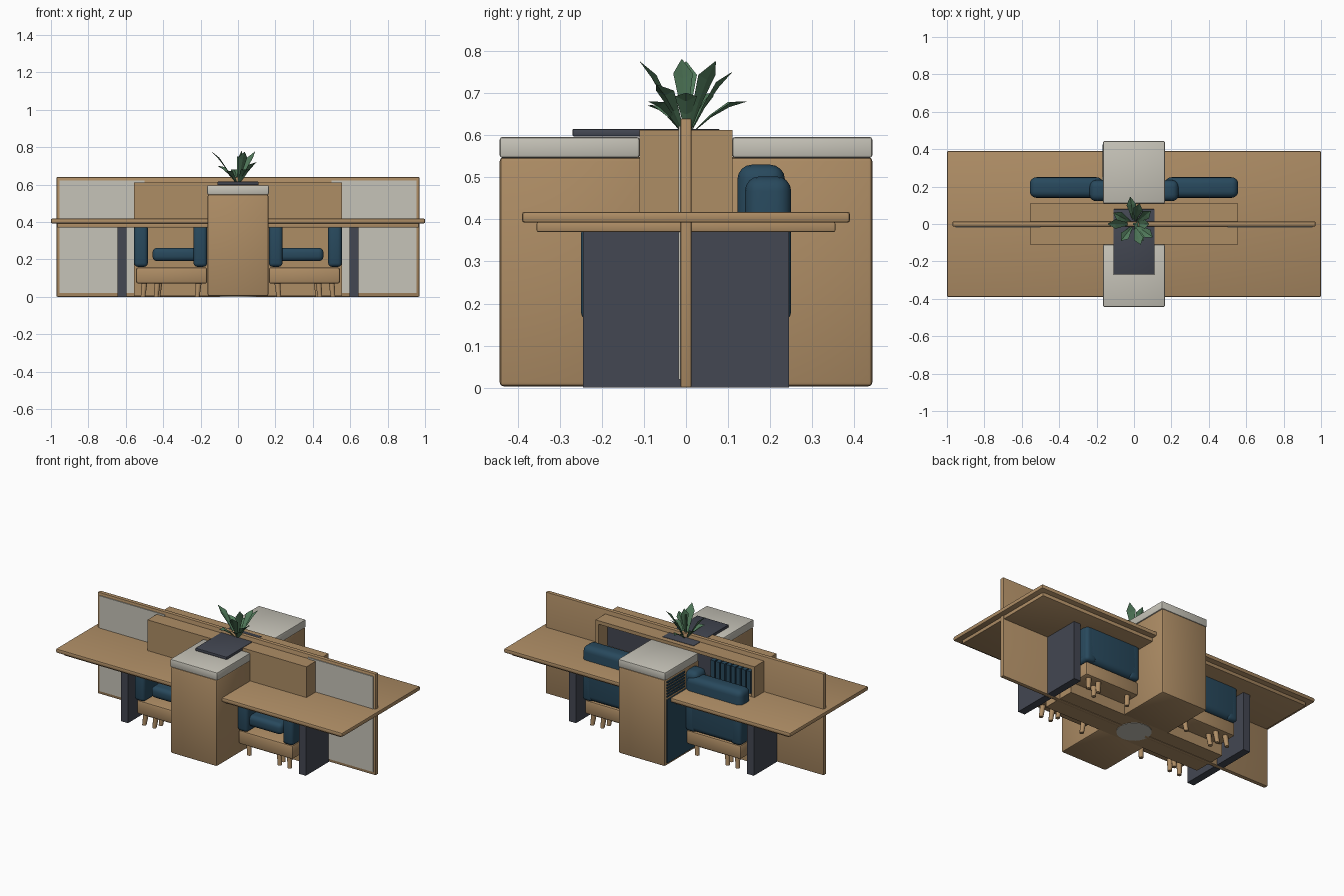
import bpy, bmesh, math
from mathutils import Vector

old = bpy.data.objects.get("Cube")
if old:
    bpy.data.objects.remove(old, do_unlink=True)


def material(name, hex_code):
    def linear(c):
        return c / 12.92 if c <= 0.04045 else ((c + 0.055) / 1.055) ** 2.4
    rgb = [linear(int(hex_code[i:i + 2], 16) / 255) for i in (0, 2, 4)]
    m = bpy.data.materials.new(name)
    m.use_nodes = True
    m.diffuse_color = (*rgb, 1)
    m.node_tree.nodes["Principled BSDF"].inputs["Base Color"].default_value = (*rgb, 1)
    return m


WOOD = material("oak wood", "AE8D65")
CREAM = material("cream laminate", "C6C3B8")
CHARCOAL = material("charcoal metal", "434752")
NAVY = material("navy fabric", "28495D")
GREEN = material("leaf green", "50795A")


def finish(bm, name, mat, smooth=False):
    bmesh.ops.recalc_face_normals(bm, faces=bm.faces)
    mesh = bpy.data.meshes.new(name)
    bm.to_mesh(mesh)
    bm.free()
    ob = bpy.data.objects.new(name, mesh)
    bpy.context.collection.objects.link(ob)
    mesh.materials.append(mat)
    if smooth:
        bpy.ops.object.select_all(action='DESELECT')
        ob.select_set(True)
        bpy.context.view_layer.objects.active = ob
        bpy.ops.object.shade_smooth_by_angle(angle=math.radians(40))
    return ob


def box(name, x, y, z, mat, bevel=0.0, segments=2):
    """Box spanning three (low, high) ranges, with optional rounded edges."""
    bm = bmesh.new()
    bmesh.ops.create_cube(bm, size=1)
    for v in bm.verts:
        v.co = [(a + b) / 2 + c * abs(b - a) for (a, b), c in zip((x, y, z), v.co)]
    if bevel:
        bmesh.ops.bevel(bm, geom=bm.edges[:], offset=bevel, segments=segments,
                        profile=0.5, affect='EDGES')
    return finish(bm, name, mat, bevel > 0)


def side(s, low, high):
    return tuple(sorted((s * low, s * high)))


def post(name, top, bottom, r_top, r_bottom, mat, sides=10):
    """Tapered, possibly leaning, round post."""
    bm = bmesh.new()
    bmesh.ops.create_cone(bm, cap_ends=True, segments=sides,
                          radius1=r_bottom, radius2=r_top, depth=1)
    top, bottom = Vector(top), Vector(bottom)
    for v in bm.verts:
        t = v.co.z + 0.5
        v.co = Vector((v.co.x, v.co.y, 0)) + bottom.lerp(top, t)
    return finish(bm, name, mat, True)


# Long divider panel and its pale front boards
box("divider_panel", (-0.97, 0.97), (-0.013, 0.013), (0, 0.64), WOOD, 0.004)
for s, tag in ((1, "left"), (-1, "right")):
    box(f"pale_board_{tag}", side(s, 0.5, 0.955), (-0.018, -0.012), (0.02, 0.622), CREAM)

# Desk top with apron below
box("desk_top", (-1, 1), (-0.39, 0.39), (0.392, 0.418), WOOD, 0.007)
box("desk_apron", (-0.965, 0.965), (-0.355, 0.355), (0.37, 0.394), WOOD, 0.004)

# Central spine: solid below and at the front, open shelf at the back
box("spine_base", (-0.555, 0.555), (-0.11, 0.11), (0.003, 0.42), WOOD)
box("spine_front", (-0.555, 0.555), (-0.11, 0.012), (0.415, 0.612), WOOD)
box("shelf_top", (-0.555, 0.555), (0.01, 0.11), (0.59, 0.612), WOOD)
box("shelf_back", (-0.535, 0.535), (0.012, 0.02), (0.42, 0.59), CHARCOAL)
for s, tag in ((1, "left"), (-1, "right")):
    box(f"shelf_end_{tag}", side(s, 0.535, 0.555), (0.01, 0.11), (0.418, 0.592), WOOD)

# Row of binders on the shelf
for i in range(8):
    x = -0.23 - i * 0.036
    box(f"binder_{i + 1}", (x - 0.028, x), (0.02, 0.085), (0.418, 0.56), NAVY)

# Cabinets at front and back
for s, tag in ((-1, "front"), (1, "back")):
    box(f"{tag}_cabinet", (-0.162, 0.162), side(s, 0.1, 0.443), (0.003, 0.548), WOOD, 0.01)
    box(f"{tag}_cabinet_top", (-0.165, 0.165), side(s, 0.11, 0.443), (0.546, 0.596), CREAM, 0.007)
box("cabinet_side_panel", (-0.168, -0.161), (0.13, 0.425), (0.02, 0.42), NAVY)
for i in range(6):
    z = 0.435 + i * 0.018
    box(f"cabinet_slat_{i + 1}", (-0.168, -0.161), (0.25, 0.425), (z, z + 0.009), NAVY)

# Desk legs and armchairs on both sides
for s, tag in ((1, "left"), (-1, "right")):
    for t, end in ((-1, "front"), (1, "back")):
        box(f"desk_leg_{tag}_{end}", side(s, 0.597, 0.645), side(t, 0.012, 0.245),
            (0, 0.371), CHARCOAL)
    box(f"chair_base_{tag}", side(s, 0.165, 0.545), (-0.235, 0.235), (0.07, 0.157), WOOD, 0.012)
    box(f"chair_cushion_{tag}", side(s, 0.2, 0.457), (-0.225, 0.2), (0.19, 0.262), NAVY, 0.026, 4)
    box(f"chair_seat_{tag}", side(s, 0.2, 0.5), (-0.1, 0.2), (0.15, 0.2), NAVY)
    box(f"chair_outer_arm_{tag}", side(s, 0.482, 0.555), (-0.25, 0.25), (0.16, 0.385), NAVY, 0.02, 3)
    box(f"chair_inner_arm_{tag}", side(s, 0.165, 0.238), (-0.25, 0.25), (0.16, 0.385), NAVY, 0.02, 3)
    box(f"chair_back_{tag}", side(s, 0.165, 0.557), (0.14, 0.25), (0.16, 0.502), NAVY, 0.035, 4)
    box(f"chair_head_cushion_{tag}", side(s, 0.14, 0.238), (0.122, 0.235), (0.3, 0.53), NAVY, 0.035, 4)
    for t, end in ((-1, "front"), (1, "back")):
        for i, (x, y) in enumerate(((0.21, 0.19), (0.42, 0.15), (0.43, 0.2), (0.5, 0.2))):
            post(f"chair_leg_{tag}_{end}_{i + 1}", (s * x, t * y, 0.08),
                 (s * (x + 0.008), t * (y + 0.008), 0), 0.017, 0.013, WOOD)

# Floor glide and tray
post("floor_glide", (0, 0, 0.02), (0, 0, 0), 0.1, 0.1, CREAM, 24)
box("tray", (-0.11, 0.11), (-0.27, 0.08), (0.597, 0.615), CHARCOAL, 0.004)


def leaf(name, tip, width):
    """Folded, pointed leaf that rises from the centre and bends outward."""
    tip = Vector(tip)
    base = Vector((tip.x * 0.1, tip.y * 0.1, 0.605))
    across = Vector((-tip.y, tip.x, 0)).normalized() * width
    bm = bmesh.new()
    rows = []
    for t, w in ((0, 0.12), (0.35, 0.55), (0.68, 1.0), (1, 0.04)):
        mid = base.lerp(tip, t) + Vector((0, 0, 0.05 * t * (1 - t)))
        lift = Vector((0, 0, 0.012 * w))
        rows.append([bm.verts.new(p) for p in
                     (mid - across * w + lift, mid, mid + across * w + lift)])
    for a, b in zip(rows, rows[1:]):
        for i in (0, 1):
            bm.faces.new((a[i], a[i + 1], b[i + 1], b[i]))
    finish(bm, name, GREEN)


# Potted plant leaves
tips = [(-0.14, 0.0, 0.775), (-0.02, 0.145, 0.68), (0.09, 0.07, 0.775),
        (0.1, -0.07, 0.72), (0.035, -0.11, 0.775), (-0.07, -0.09, 0.67),
        (-0.11, 0.06, 0.7), (0.03, 0.11, 0.75), (0.02, -0.01, 0.78),
        (0.08, 0.0, 0.7), (0.05, -0.09, 0.68)]
for i, tip in enumerate(tips):
    leaf(f"plant_leaf_{i + 1}", tip, 0.026)
post("plant_stem", (0, 0, 0.75), (0, 0, 0.6), 0.005, 0.008, GREEN, 6)
